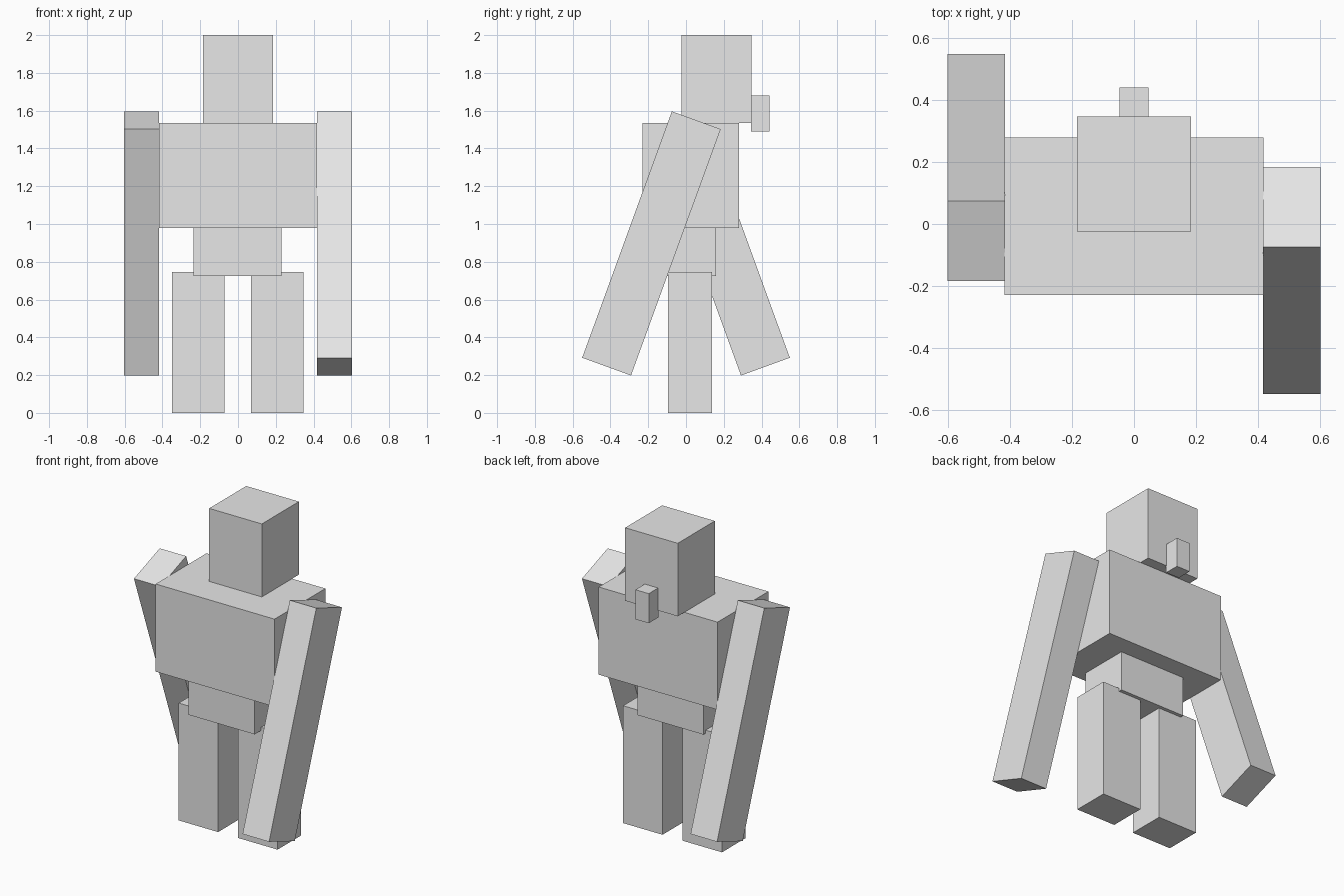
import bpy
import math

if "Cube" in bpy.data.objects:
    bpy.data.objects.remove(bpy.data.objects["Cube"], do_unlink=True)

# Single flat material
grey = bpy.data.materials.new("light grey")
grey.use_nodes = True
colour = (0.8, 0.8, 0.8, 1)
grey.diffuse_color = colour
grey.node_tree.nodes["Principled BSDF"].inputs["Base Color"].default_value = colour


def box(name, centre, size, tilt=0):
    """Box given by centre and size, tilted about the x axis in degrees."""
    bpy.ops.mesh.primitive_cube_add(size=1, location=centre)
    obj = bpy.context.object
    obj.name = name
    obj.scale = size
    obj.rotation_euler.x = math.radians(tilt)
    obj.data.materials.append(grey)
    return obj


# Body
box("torso", (0, 0.025, 1.257), (0.836, 0.51, 0.557))
box("pelvis", (-0.003, 0, 0.854), (0.464, 0.32, 0.256))

# Head, with a small block on its back face
box("head", (0, 0.161, 1.768), (0.37, 0.372, 0.464))
box("head_block", (0, 0.393, 1.585), (0.094, 0.096, 0.188))

# Legs stand straight, arms swing in opposite directions
for side, sign in (("left", 1), ("right", -1)):
    box(side + "_leg", (sign * 0.209 - 0.002, 0.021, 0.373), (0.277, 0.234, 0.746))
    box(side + "_arm", (sign * 0.51, -sign * 0.183, 0.897), (0.186, 0.275, 1.388), -20 * sign)
